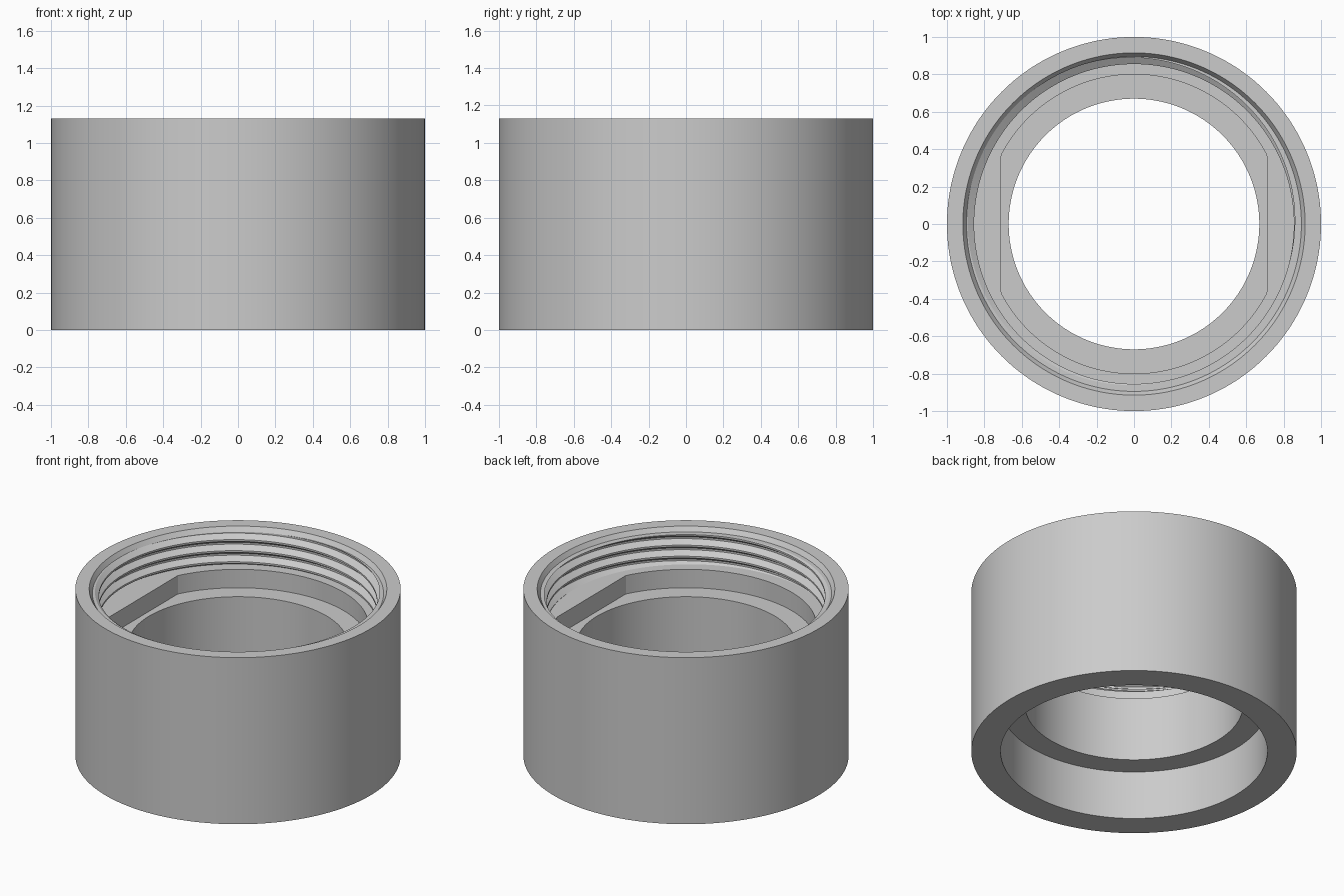
import bpy
import bmesh
from math import cos, radians, tau

if "Cube" in bpy.data.objects:
    bpy.data.objects.remove(bpy.data.objects["Cube"], do_unlink=True)

SEGMENTS = 288
HEIGHT = 1.13
BORE, SEAT, FLAT = 0.67, 0.80, 0.71          # through hole, seat radius, seat flats
SEAT_Z, SHELF_Z, THREAD_TOP = 0.765, 0.89, 1.10
CREST, ROOT, PITCH = 0.855, 0.895, 0.075
CREST_Z = 1.06 - PITCH * 125 / 360           # crest height at angle zero
FLAT_HALF, FLANK_END = 0.08, 0.42            # thread corners, in pitches from the crest


def thread_radius(z, angle):
    """Radius of the trapezoid thread at a height and angle."""
    turns = (z - CREST_Z) / PITCH - angle / tau
    away = abs(turns - round(turns))
    t = (away - FLAT_HALF) / (FLANK_END - FLAT_HALF)
    return CREST + (ROOT - CREST) * min(max(t, 0), 1)


def ring(radius, z):
    return lambda angle: (radius, z)


def seat(z):
    """Circle cut by two flats, left and right."""
    return lambda angle: (min(SEAT, FLAT / max(abs(cos(angle)), 0.01)), z)


def helix(turn):
    """One corner line of the thread, trimmed to the threaded zone."""
    def point(angle):
        z = CREST_Z + PITCH * (turn + angle / tau)
        z = min(max(z, SHELF_Z), THREAD_TOP)
        return thread_radius(z, angle), z
    return point


# Section, from the lower recess round the outside and down the threaded bore
section = [ring(BORE, 0.33), ring(0.82, 0.33), ring(0.82, 0), ring(1, 0),
           ring(1, HEIGHT), ring(0.915, HEIGHT), ring(ROOT, THREAD_TOP)]
for k in range(3, -6, -1):
    section += [helix(k + c) for c in (FLANK_END, FLAT_HALF, -FLAT_HALF, -FLANK_END)]
section += [seat(SHELF_Z), seat(SEAT_Z), ring(BORE, SEAT_Z)]

# Sweep the section round the axis
bm = bmesh.new()
columns = []
for i in range(SEGMENTS + 1):
    a = tau * i / SEGMENTS
    column = []
    for row in section:
        r, z = row(a)
        column.append(bm.verts.new((r * cos(a), r * cos(a - radians(90)), z)))
    columns.append(column)
count = len(section)
for left, right in zip(columns, columns[1:]):
    for j in range(count):
        k = (j + 1) % count
        bm.faces.new((left[j], right[j], right[k], left[k]))
bmesh.ops.remove_doubles(bm, verts=bm.verts[:], dist=0.00005)
bmesh.ops.dissolve_degenerate(bm, edges=bm.edges[:], dist=0.00005)
bmesh.ops.recalc_face_normals(bm, faces=bm.faces[:])

mesh = bpy.data.meshes.new("threaded_collar")
bm.to_mesh(mesh)
bm.free()
collar = bpy.data.objects.new("threaded_collar", mesh)
bpy.context.collection.objects.link(collar)

# Plain grey
grey = bpy.data.materials.new("plain_grey")
grey.use_nodes = True
colour = (0.6, 0.6, 0.6, 1)
grey.diffuse_color = colour
grey.node_tree.nodes["Principled BSDF"].inputs["Base Color"].default_value = colour
mesh.materials.append(grey)

bpy.context.view_layer.objects.active = collar
collar.select_set(True)
bpy.ops.object.shade_smooth_by_angle(angle=radians(25))
